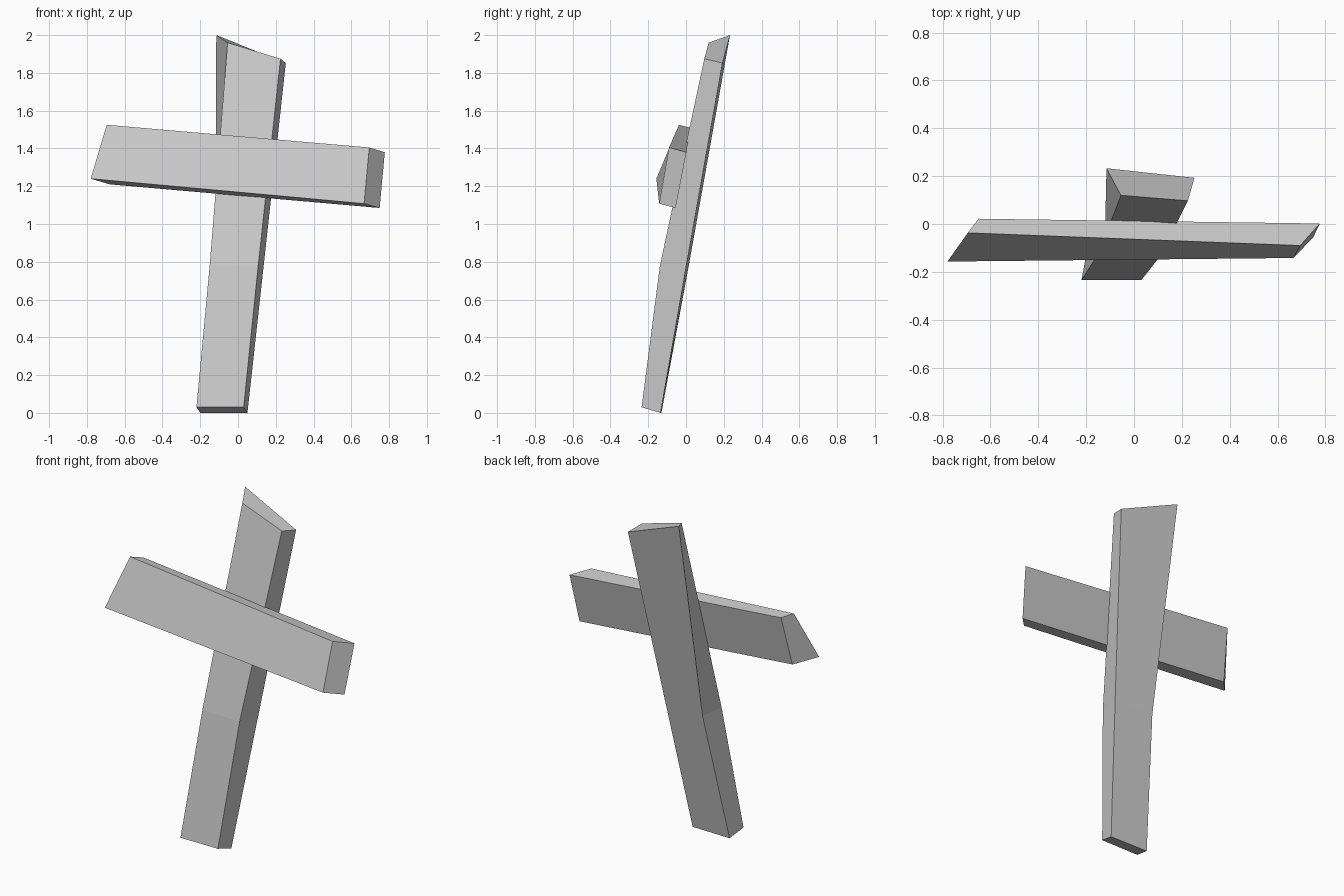
import bpy
import bmesh
from mathutils import Vector

cube = bpy.data.objects.get("Cube")
if cube:
    bpy.data.objects.remove(cube, do_unlink=True)

grey = bpy.data.materials.new("plain grey")
grey.use_nodes = True
colour = (0.6, 0.6, 0.6, 1)
grey.diffuse_color = colour
grey.node_tree.nodes["Principled BSDF"].inputs["Base Color"].default_value = colour


def plank(name, sections):
    """Loft a closed plank through four-cornered cross-sections."""
    bm = bmesh.new()
    rings = [[bm.verts.new(Vector(p)) for p in ring] for ring in sections]
    for a, b in zip(rings, rings[1:]):
        for i in range(4):
            j = (i + 1) % 4
            bm.faces.new((a[i], a[j], b[j], b[i]))
    bm.faces.new(rings[0][::-1])
    bm.faces.new(rings[-1])
    bmesh.ops.recalc_face_normals(bm, faces=bm.faces)
    mesh = bpy.data.meshes.new(name)
    bm.to_mesh(mesh)
    bm.free()
    mesh.materials.append(grey)
    obj = bpy.data.objects.new(name, mesh)
    bpy.context.collection.objects.link(obj)
    return obj


# Leaning post: foot, bend and slanted top (front pair, then back pair)
plank("upright_post", [
    [(-.22, -.235, .03), (.03, -.235, .03), (.05, -.135, 0), (-.2, -.13, 0)],
    [(-.15, -.125, .78), (.107, -.138, .78), (.135, 0, .77), (-.12, .013, .77)],
    [(-.055, .12, 1.96), (.225, .097, 1.875), (.253, .193, 1.852), (-.115, .233, 2)],
])

# Tilted crosspiece: right end to left end (front top and bottom, back bottom and top)
plank("cross_plank", [
    [(-.695, -.037, 1.525), (-.78, -.157, 1.24), (-.68, -.045, 1.21), (-.65, .022, 1.51)],
    [(.695, -.09, 1.405), (.667, -.142, 1.108), (.75, -.055, 1.085), (.777, .002, 1.38)],
])
